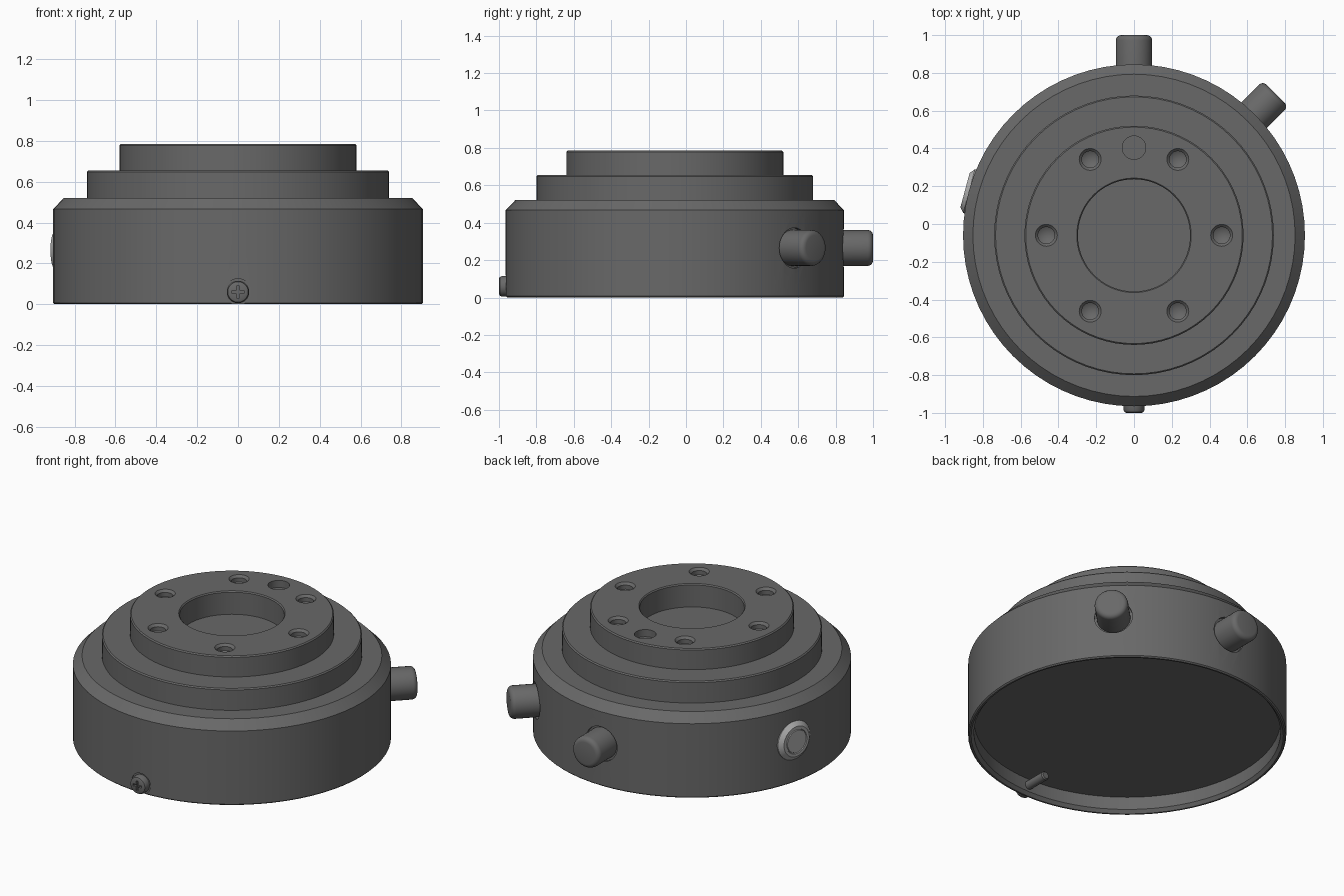
import bpy, bmesh, math
from mathutils import Matrix

cube = bpy.data.objects.get("Cube")
if cube:
    bpy.data.objects.remove(cube, do_unlink=True)


def material(name, value):
    m = bpy.data.materials.new(name)
    m.use_nodes = True
    colour = (value, value, value, 1)
    m.diffuse_color = colour
    m.node_tree.nodes["Principled BSDF"].inputs["Base Color"].default_value = colour
    return m


DARK = material("dark grey metal", 0.14)
SILVER = material("silver metal", 0.45)
CENTRE = Matrix.Translation((0, -0.06, 0))


def radial(angle, z):
    """Frame whose local z points outward from the body axis."""
    return (CENTRE @ Matrix.Translation((0, 0, z))
            @ Matrix.Rotation(math.radians(angle), 4, "Z")
            @ Matrix.Rotation(math.pi / 2, 4, "Y"))


def finish(name, bm, frame, mat):
    bmesh.ops.recalc_face_normals(bm, faces=bm.faces)
    mesh = bpy.data.meshes.new(name)
    bm.to_mesh(mesh)
    bm.free()
    mesh.transform(frame)
    mesh.materials.append(mat)
    ob = bpy.data.objects.new(name, mesh)
    bpy.context.collection.objects.link(ob)
    return ob


def lathe(name, profile, frame, mat=DARK, sides=32):
    """Closed solid of revolution; the profile starts and ends on the axis."""
    bm = bmesh.new()
    rings = []
    for r, z in profile:
        count = sides if r > 0 else 1
        rings.append([bm.verts.new((r * math.cos(math.tau * i / sides),
                                    r * math.sin(math.tau * i / sides), z))
                      for i in range(count)])
    for a, b in zip(rings, rings[1:]):
        for i in range(sides):
            j = (i + 1) % sides
            quad = [a[i % len(a)], a[j % len(a)], b[j % len(b)], b[i % len(b)]]
            bm.faces.new(list(dict.fromkeys(quad)))
    return finish(name, bm, frame, mat)


def box(name, size, frame):
    bm = bmesh.new()
    bmesh.ops.create_cube(bm, size=1)
    bmesh.ops.scale(bm, vec=size, verts=bm.verts)
    return finish(name, bm, frame, DARK)


def cut(target, cutter):
    cutter.hide_render = True
    mod = target.modifiers.new("cut", "BOOLEAN")
    mod.operation, mod.solver, mod.object = "DIFFERENCE", "EXACT", cutter
    bpy.context.view_layer.objects.active = target
    bpy.ops.object.modifier_apply(modifier=mod.name)
    bpy.data.objects.remove(cutter, do_unlink=True)


def plug(name, radius, low, high, frame):
    return lathe(name, [(0, low), (radius, low), (radius, high), (0, high)], frame)


# Stepped body with a central pocket on top and a recessed underside
b = 0.007
TOP = 0.785
body = lathe("stepped_body", [
    (0, 0.1), (0.872, 0.1), (0.872, 0.02), (0.888, 0.0), (0.905 - b, 0), (0.905, b),
    (0.905, 0.467), (0.853, 0.52), (0.74, 0.52), (0.74, 0.655 - b), (0.74 - b, 0.655),
    (0.58, 0.655), (0.58, TOP - b), (0.58 - b, TOP), (0.303, TOP), (0.297, TOP - b),
    (0.297, 0.64), (0, 0.64)], CENTRE, sides=72)

# Ring of drilled bolt holes and one flat locating hole
for k in range(6):
    a = math.radians(60 * k)
    place = CENTRE @ Matrix.Translation((0.464 * math.cos(a), 0.464 * math.sin(a), TOP))
    cut(body, lathe("bolt_hole_cutter", [
        (0, -0.065), (0.044, -0.04), (0.044, -0.014), (0.058, 0), (0.058, 0.05), (0, 0.05)], place))
cut(body, plug("locating_hole_cutter", 0.062, -0.045, 0.05,
               CENTRE @ Matrix.Translation((0, 0.464, TOP))))

# Two round cable connectors seated in shallow sockets
for name, angle in (("rear_connector", 90), ("side_connector", 45)):
    frame = radial(angle, 0.265)
    cut(body, plug("socket_cutter", 0.108, 0.885, 1.0, frame))
    r, end, fillet = 0.096, 1.06, 0.028
    tip = [(r - fillet + fillet * math.cos(t * math.pi / 8),
            end - fillet + fillet * math.sin(t * math.pi / 8)) for t in range(5)]
    lathe(name, [(0, 0.84), (r, 0.84)] + tip + [(0, end)], frame)

# Silver button with a grooved centre disc
lathe("silver_button", [
    (0, 0.86), (0.12, 0.86), (0.12, 0.904), (0.094, 0.926), (0.076, 0.926), (0.074, 0.921),
    (0.07, 0.921), (0.068, 0.926), (0, 0.926)], radial(165, 0.265), SILVER, 40)

# Cross-head screw through the lower rim
frame = radial(-90, 0.06)
cut(body, plug("screw_seat_cutter", 0.065, 0.896, 1.0, frame))
screw = lathe("rim_screw", [
    (0, 0.72), (0.02, 0.72), (0.026, 0.728), (0.026, 0.89), (0.055, 0.89), (0.055, 0.925),
    (0.05, 0.935), (0.04, 0.94), (0, 0.94)], frame)
slot = frame @ Matrix.Translation((0, 0, 0.94))
for size in ((0.06, 0.013, 0.036), (0.013, 0.06, 0.03)):
    cut(screw, box("slot_cutter", size, slot))

# Smooth curved faces while keeping crisp edges
for ob in bpy.context.scene.objects:
    ob.select_set(ob.type == "MESH")
bpy.context.view_layer.objects.active = body
bpy.ops.object.shade_smooth_by_angle(angle=math.radians(30))
